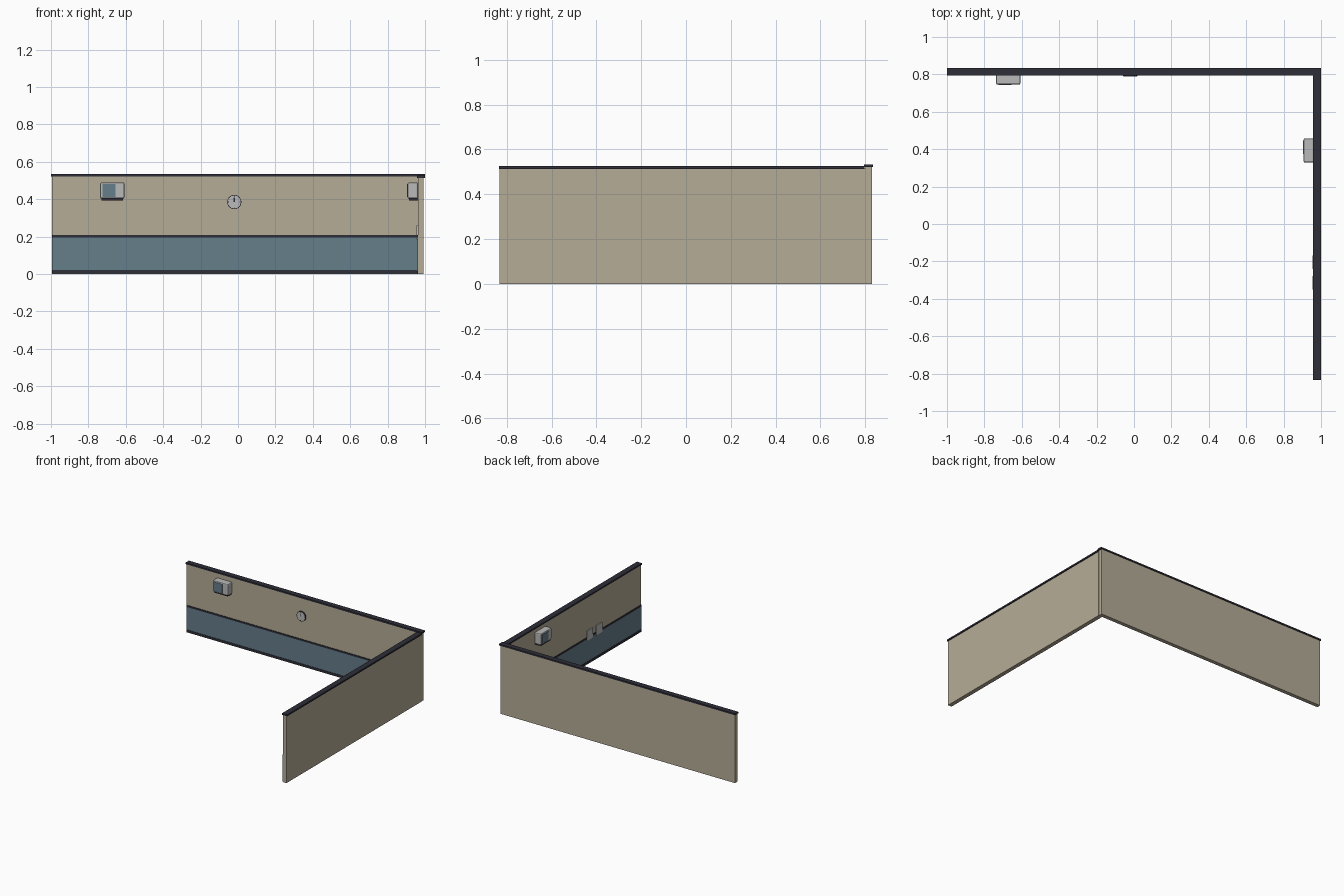
import bpy, math
from mathutils import Matrix, Vector

if "Cube" in bpy.data.objects:
    bpy.data.objects.remove(bpy.data.objects["Cube"])


def material(name, rgb):
    m = bpy.data.materials.new(name)
    lin = [((c / 255 + 0.055) / 1.055) ** 2.4 for c in rgb]
    m.diffuse_color = (*lin, 1)
    m.use_nodes = True
    m.node_tree.nodes["Principled BSDF"].inputs["Base Color"].default_value = m.diffuse_color
    return m


TAN = material("tan plaster", (181, 172, 151))
TEAL = material("teal paint", (102, 126, 138))
DARK = material("dark trim", (46, 46, 56))
GREY = material("light grey", (186, 186, 186))


def box(name, x, y, z, mat, place=None, bevel=0):
    """Box from (min, max) ranges, optionally moved by a matrix."""
    bpy.ops.mesh.primitive_cube_add(size=1)
    o = bpy.context.object
    o.name = name
    size = Matrix.Diagonal((x[1] - x[0], y[1] - y[0], z[1] - z[0], 1))
    mid = Matrix.Translation(Vector((sum(x), sum(y), sum(z))) / 2)
    o.data.transform(mid @ size)
    if place:
        o.data.transform(place)
    o.data.materials.append(mat)
    if bevel:
        b = o.modifiers.new("rounded", "BEVEL")
        b.width, b.segments = bevel, 2
    return o


def disc(name, x, y, z, r, depth, mat):
    bpy.ops.mesh.primitive_cylinder_add(vertices=24, radius=r, depth=depth,
                                        location=(x, y, z), rotation=(math.pi / 2, 0, 0))
    o = bpy.context.object
    o.name = name
    o.data.materials.append(mat)


# Walls and their top caps
box("back_wall", (-0.995, 0.99), (0.80, 0.83), (0, 0.524), TAN)
box("side_wall", (0.962, 0.993), (-0.832, 0.80), (0, 0.516), TAN)
box("back_cap", (-1, 1), (0.795, 0.835), (0.522, 0.534), DARK)
box("side_cap", (0.957, 1), (-0.835, 0.797), (0.514, 0.526), DARK)

# Painted lower band with base and middle trims on the inner faces
for name, z, out, mat in (("paint_band", (0.015, 0.2), 0.002, TEAL),
                          ("base_trim", (0.003, 0.022), 0.004, DARK),
                          ("middle_trim", (0.196, 0.209), 0.004, DARK)):
    box("back_" + name, (-0.995, 0.962), (0.80 - out, 0.801), z, mat)
    box("side_" + name, (0.962 - out, 0.963), (-0.83, 0.80), z, mat)


# Wall units: wall surface is local y = 0, the front faces local -y
def wall_unit(name, place):
    box(name + "_case", (-0.065, 0.065), (-0.055, 0), (0.403, 0.49), GREY, place, 0.008)
    box(name + "_screen", (-0.053, 0.018), (-0.058, -0.05), (0.411, 0.481), TEAL, place)
    box(name + "_shelf", (-0.058, 0.058), (-0.048, 0), (0.394, 0.404), DARK, place)


wall_unit("back_unit", Matrix.Translation((-0.672, 0.80, 0)))
wall_unit("side_unit", Matrix.Translation((0.962, 0.393, 0)) @ Matrix.Rotation(-math.pi / 2, 4, "Z"))

# Wall clock with rim, face, hour marks and hand
CX, CZ = -0.02, 0.385
disc("clock_rim", CX, 0.796, CZ, 0.038, 0.010, DARK)
disc("clock_face", CX, 0.794, CZ, 0.035, 0.010, GREY)
for i in range(4):
    turn = Matrix.Translation((CX, 0, CZ)) @ Matrix.Rotation(i * math.pi / 2, 4, "Y")
    box(f"clock_mark_{i}", (-0.002, 0.002), (0.788, 0.79), (0.028, 0.034), DARK, turn)
box("clock_hand", (CX - 0.003, CX + 0.003), (0.788, 0.79), (CZ, CZ + 0.023), DARK)

# Pair of socket plates on the side wall
for i, y in enumerate((-0.205, -0.315)):
    box(f"socket_plate_{i}", (0.955, 0.963), (y - 0.036, y + 0.036), (0.185, 0.26), GREY)
